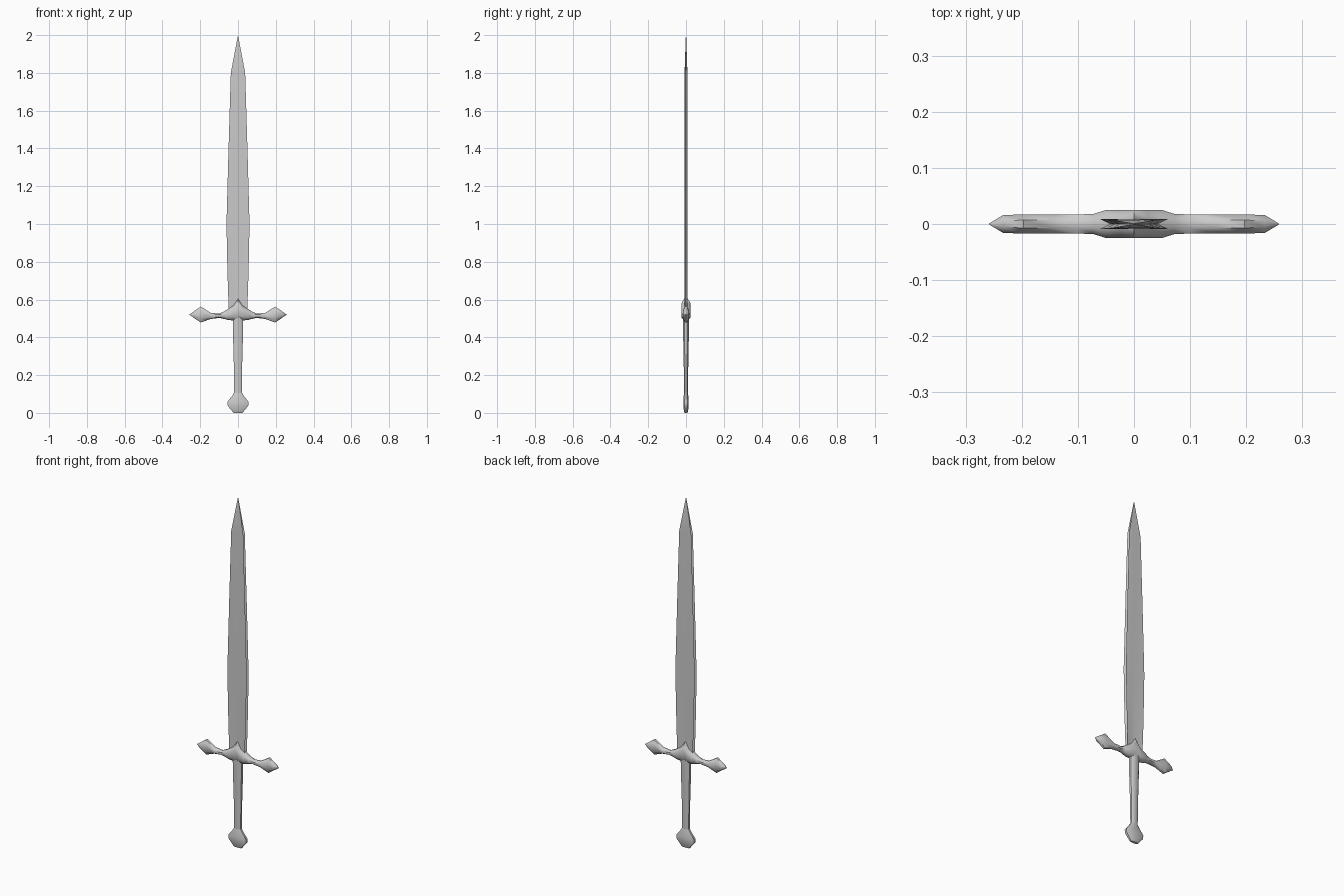
import bpy, bmesh

if "Cube" in bpy.data.objects:
    bpy.data.objects.remove(bpy.data.objects["Cube"])


def loft(name, rings, angle=0.9):
    """Skin a list of equally sized point rings and cap both ends."""
    bm = bmesh.new()
    loops = [[bm.verts.new(p) for p in ring] for ring in rings]
    n = len(loops[0])
    for a, b in zip(loops, loops[1:]):
        for i in range(n):
            j = (i + 1) % n
            bm.faces.new((a[i], a[j], b[j], b[i]))
    bm.faces.new(loops[0][::-1])
    bm.faces.new(loops[-1])
    bmesh.ops.remove_doubles(bm, verts=bm.verts, dist=0.0001)
    bmesh.ops.recalc_face_normals(bm, faces=bm.faces)
    mesh = bpy.data.meshes.new(name)
    bm.to_mesh(mesh)
    bm.free()
    obj = bpy.data.objects.new(name, mesh)
    bpy.context.collection.objects.link(obj)
    bpy.ops.object.select_all(action='DESELECT')
    obj.select_set(True)
    bpy.context.view_layer.objects.active = obj
    bpy.ops.object.shade_smooth_by_angle(angle=angle)
    return obj


def octagon(u, v, flat_u=0.6, flat_v=0.5):
    """Chamfered rectangle with half sizes u and v."""
    a, b = u * flat_u, v * flat_v
    return [(u, -b), (u, b), (a, v), (-a, v), (-u, b), (-u, -b), (-a, -v), (a, -v)]


def blade_ring(z, w, t, core):
    """Blade section: grooved side edges and a shallow central hollow."""
    half = [(w, -t), (w * 0.7, 0), (w, t), (w * 0.35, core * 1.1), (0, core)]
    other = [(-x, -y) for x, y in half]
    return [(x, y, z) for x, y in half + other]


# Blade: leaf shape, half width / edge thickness / central thickness by height
blade = [(0.53, 0.048, 0.009, 0.005), (0.65, 0.053, 0.009, 0.005),
         (0.80, 0.057, 0.009, 0.007), (1.00, 0.061, 0.009, 0.008),
         (1.40, 0.050, 0.008, 0.008), (1.80, 0.038, 0.007, 0.007),
         (1.995, 0.001, 0.001, 0.001), (2.0, 0.0, 0.0, 0.0)]
loft("blade", [blade_ring(*s) for s in blade])

# Crossguard: half profile (x, bottom, top, half depth), mirrored about the centre
half_guard = [(0.0, 0.490, 0.605, 0.025), (0.025, 0.490, 0.567, 0.025),
              (0.05, 0.491, 0.552, 0.025), (0.072, 0.497, 0.538, 0.018),
              (0.10, 0.503, 0.525, 0.017), (0.145, 0.497, 0.530, 0.017),
              (0.197, 0.478, 0.563, 0.017), (0.233, 0.503, 0.538, 0.016),
              (0.258, 0.5195, 0.5205, 0.001)]
guard = [(-x, b, t, d) for x, b, t, d in half_guard[:0:-1]] + half_guard
loft("crossguard", [[(x, y, (b + t) / 2 + z) for y, z in octagon(d, (t - b) / 2, 0.4, 0.5)]
                    for x, b, t, d in guard])

# Grip: slim taper widening towards the guard
grip = [(0.09, 0.020, 0.010), (0.25, 0.022, 0.012), (0.40, 0.026, 0.015), (0.51, 0.028, 0.017)]
loft("grip", [[(x, y, z) for x, y in octagon(w, d)] for z, w, d in grip])

# Pommel: flattened faceted knob
pommel = [(0.0, 0.024, 0.007), (0.008, 0.030, 0.011), (0.037, 0.054, 0.014),
          (0.058, 0.056, 0.014), (0.092, 0.030, 0.012), (0.108, 0.020, 0.010)]
loft("pommel", [[(x, y, z) for x, y in octagon(w, d)] for z, w, d in pommel])
